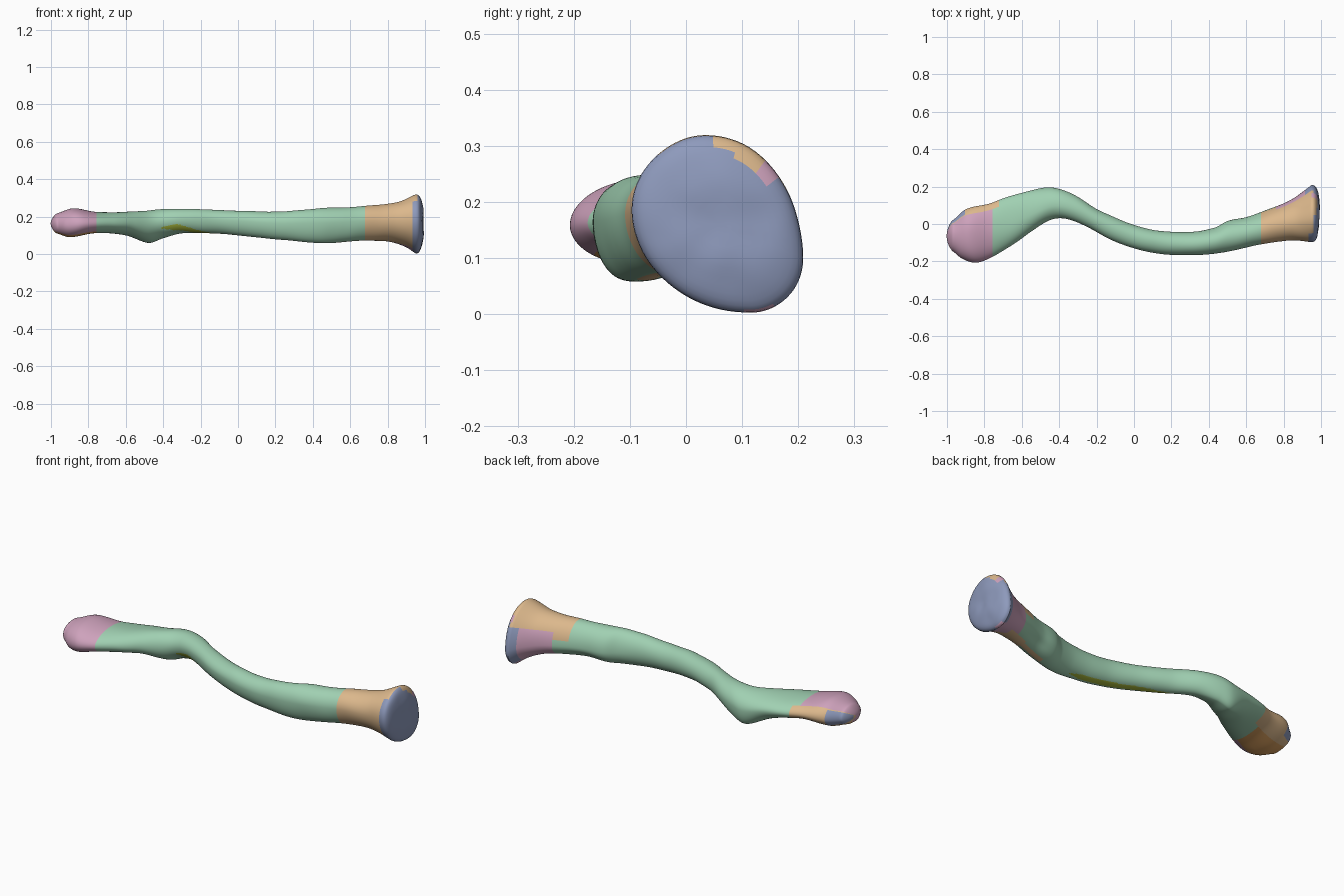
import bpy, bmesh, math
from mathutils import Vector, noise

if "Cube" in bpy.data.objects:
    bpy.data.objects.remove(bpy.data.objects["Cube"])

SIDES, STATIONS, CAP_RINGS = 96, 220, 12
X_LATERAL, X_MEDIAL = -0.965, 0.95

# Outline curves along the shaft: (x, value)
FRONT = [(-0.965, -.148), (-.92, -.186), (-.85, -.207), (-.77, -.18), (-.66, -.12), (-.55, -.04), (-.45, .02),
         (-.37, .03), (-.26, -.01), (-.13, -.08), (0, -.13), (.14, -.16), (.3, -.167), (.46, -.155), (.67, -.11), (.83, -.088), (.95, -.095)]
BACK = [(-0.965, .022), (-.9, .078), (-.77, .11), (-.69, .14), (-.55, .18), (-.46, .197), (-.4, .187), (-.31, .15),
        (-.18, .07), (0, -.005), (.14, -.037), (.3, -.043), (.43, -.02), (.5, .016), (.6, .037), (.72, .08), (.84, .13), (.95, .21)]
UNDER = [(-0.965, .108), (-.9, .09), (-.76, .112), (-.6, .1), (-.48, .06), (-.4, .085), (-.3, .11), (-.1, .108),
         (.1, .09), (.3, .07), (.48, .058), (.67, .072), (.8, .068), (.89, .042), (.95, .002)]
TOP = [(-0.965, .218), (-.88, .245), (-.76, .225), (-.6, .225), (-.35, .242), (0, .232), (.2, .226),
       (.45, .245), (.67, .256), (.85, .276), (.95, .32)]
# Where each extreme sits inside the section, as a fraction
TOP_SKEW = [(-1, .55), (-.75, .5), (-.5, .4), (-.2, .5), (.3, .48), (.95, .43)]
UNDER_SKEW = [(-1, .33), (-.75, .37), (-.48, .75), (-.2, .5), (.2, .45), (.6, .42), (.95, .7)]
FRONT_SKEW = [(-1, .42), (-.75, .45), (-.4, .58), (.3, .58), (.95, .56)]
BACK_SKEW = [(-1, .5), (-.2, .5), (.3, .5), (.55, .4), (.95, .31)]
GROOVE = [(-.44, 200), (-.36, 208), (-.28, 225), (-.2, 252), (-.1, 275), (.05, 284), (.36, 288)]


def curve(keys, x):
    """Smooth Hermite interpolation through the keys."""
    x = min(max(x, keys[0][0]), keys[-1][0])
    i = 0
    while i < len(keys) - 2 and x > keys[i + 1][0]:
        i += 1

    def slope(k):
        a, b = keys[max(k - 1, 0)], keys[min(k + 1, len(keys) - 1)]
        return (b[1] - a[1]) / (b[0] - a[0])
    (x0, v0), (x1, v1) = keys[i], keys[i + 1]
    h = x1 - x0
    t = (x - x0) / h
    return ((1 + 2 * t) * (1 - t) ** 2 * v0 + t * (1 - t) ** 2 * h * slope(i)
            + t * t * (3 - 2 * t) * v1 + t * t * (t - 1) * h * slope(i + 1))


def bump(x, centre, width):
    return math.exp(-((x - centre) / width) ** 2)


def section(x):
    """Closed section built from four quarter ellipses between the extremes."""
    y0, y1, z0, z1 = (curve(k, x) for k in (FRONT, BACK, UNDER, TOP))
    y_top = y0 + (y1 - y0) * curve(TOP_SKEW, x)
    y_low = y0 + (y1 - y0) * curve(UNDER_SKEW, x)
    z_front = z0 + (z1 - z0) * curve(FRONT_SKEW, x)
    z_back = z0 + (z1 - z0) * curve(BACK_SKEW, x)
    centre = Vector((x, (y0 + y1) / 2, (z0 + z1) / 2))
    points = []
    for j in range(SIDES):
        a = 2 * math.pi * j / SIDES
        c, s = math.cos(a), math.sin(a)
        yc, zc = (y_top if s >= 0 else y_low), (z_back if c >= 0 else z_front)
        p = Vector((x, yc + c * ((y1 - yc) if c >= 0 else (yc - y0)),
                    zc + s * ((z1 - zc) if s >= 0 else (zc - z0))))
        # Shallow hollow under the inner end, and slight surface unevenness
        dent = .08 * bump(x, .62, .09) * bump(math.degrees(a), 318, 22)
        dent += .03 * noise.noise(p * 9)
        points.append(p.lerp(centre, dent))
    return points, centre


def material(name, rgb):
    lin = [((c / 255 + .055) / 1.055) ** 2.4 for c in rgb]
    m = bpy.data.materials.new(name)
    m.use_nodes = True
    m.diffuse_color = (*lin, 1)
    m.node_tree.nodes["Principled BSDF"].inputs["Base Color"].default_value = (*lin, 1)
    return m


MATERIALS = [material("shaft green", (160, 208, 178)), material("end tan", (220, 184, 140)),
             material("end mauve", (206, 162, 188)), material("joint blue", (142, 154, 188)),
             material("groove olive", (165, 180, 60)), material("underside ochre", (218, 160, 95))]
GREEN, TAN, MAUVE, BLUE, OLIVE, OCHRE = range(6)


def medial_colour(x, degrees):
    """Joint face with small rim patches, then the tan and mauve bands."""
    if 43 < degrees < 52 and x > .95:
        return MAUVE if x < .98 else BLUE
    if 35 < degrees < 130:
        rim = .979 if 52 <= degrees < 88 else .955
        return TAN if x < rim else BLUE
    if 268 < degrees < 296 and x > .82:
        return MAUVE if x < .967 else BLUE
    if x > (.935 if degrees < 270 and degrees > 35 else .912):
        return BLUE
    if x > .82 and 262 - 180 * (x - .82) < degrees < 290:
        return MAUVE
    if degrees <= 35 or degrees >= 288:
        if x > .755:
            return MAUVE
        return TAN if 15 < degrees <= 35 else GREEN
    return TAN


def lateral_colour(p, degrees):
    """Mauve upper side, tan and blue back edge, ochre underside."""
    if p.x < -.905 and p.y > -.045 and (degrees < 38 or degrees > 325):
        return BLUE
    if p.x < -.72 and (degrees < 40 or degrees > 303):
        return TAN
    if p.x < -.76:
        return OCHRE if 238 < degrees <= 303 and p.x > -.985 else MAUVE
    return GREEN


def colour(p, degrees):
    """Pick the region colour from position and angle round the shaft."""
    if p.x > .68:
        return medial_colour(p.x, degrees)
    if p.x < -.7:
        return lateral_colour(p, degrees)
    if p.x > .52 and 258 < degrees < 282:
        return TAN
    if -.42 < p.x < .34:
        taper = min(1, (p.x + .42) * 12, (.34 - p.x) * 12)
        if abs(degrees - curve(GROOVE, p.x)) < 14 * taper:
            return OLIVE
    return GREEN


def cap(x, direction, depth, power):
    """Rings that close an end with a blunt, slightly uneven dome."""
    points, centre = section(x)
    out = []
    for k in range(1, CAP_RINGS):
        s = math.cos(math.pi / 2 * k / CAP_RINGS)
        shift = direction * depth * (1 - s ** power) ** (1 / power)
        ring = []
        for p in points:
            q = centre.lerp(p, s)
            ring.append(q + Vector((shift + .008 * (1 - s * s) * noise.noise(q * 14), 0, 0)))
        out.append(ring)
    tip = centre + Vector((direction * depth + .008 * noise.noise(centre * 14), 0, 0))
    return out, tip


# Rings for the shaft plus rounded caps at both ends
shaft = [section(X_LATERAL + (X_MEDIAL - X_LATERAL) * i / STATIONS)[0] for i in range(STATIONS + 1)]
lateral, lateral_tip = cap(X_LATERAL, -1, .034, 1.6)
medial, medial_tip = cap(X_MEDIAL, 1, .042, 2.6)

bm = bmesh.new()
loops = [[bm.verts.new(p) for p in ring] for ring in lateral[::-1] + shaft + medial]
angles = {}
for a, b in zip(loops, loops[1:]):
    for j in range(SIDES):
        k = (j + 1) % SIDES
        angles[bm.faces.new((a[j], a[k], b[k], b[j]))] = 360 * (j + .5) / SIDES
for loop, tip in ((loops[0], lateral_tip), (loops[-1], medial_tip)):
    v = bm.verts.new(tip)
    for j in range(SIDES):
        angles[bm.faces.new((loop[j], loop[(j + 1) % SIDES], v))] = 360 * (j + .5) / SIDES
bmesh.ops.recalc_face_normals(bm, faces=bm.faces)
for f, degrees in angles.items():
    f.material_index = colour(f.calc_center_median(), degrees)

mesh = bpy.data.meshes.new("collar_bone")
bm.to_mesh(mesh)
bm.free()
for m in MATERIALS:
    mesh.materials.append(m)
bone = bpy.data.objects.new("collar_bone", mesh)
bpy.context.collection.objects.link(bone)
bpy.context.view_layer.objects.active = bone
bone.select_set(True)
bpy.ops.object.shade_smooth_by_angle(angle=math.radians(50))
